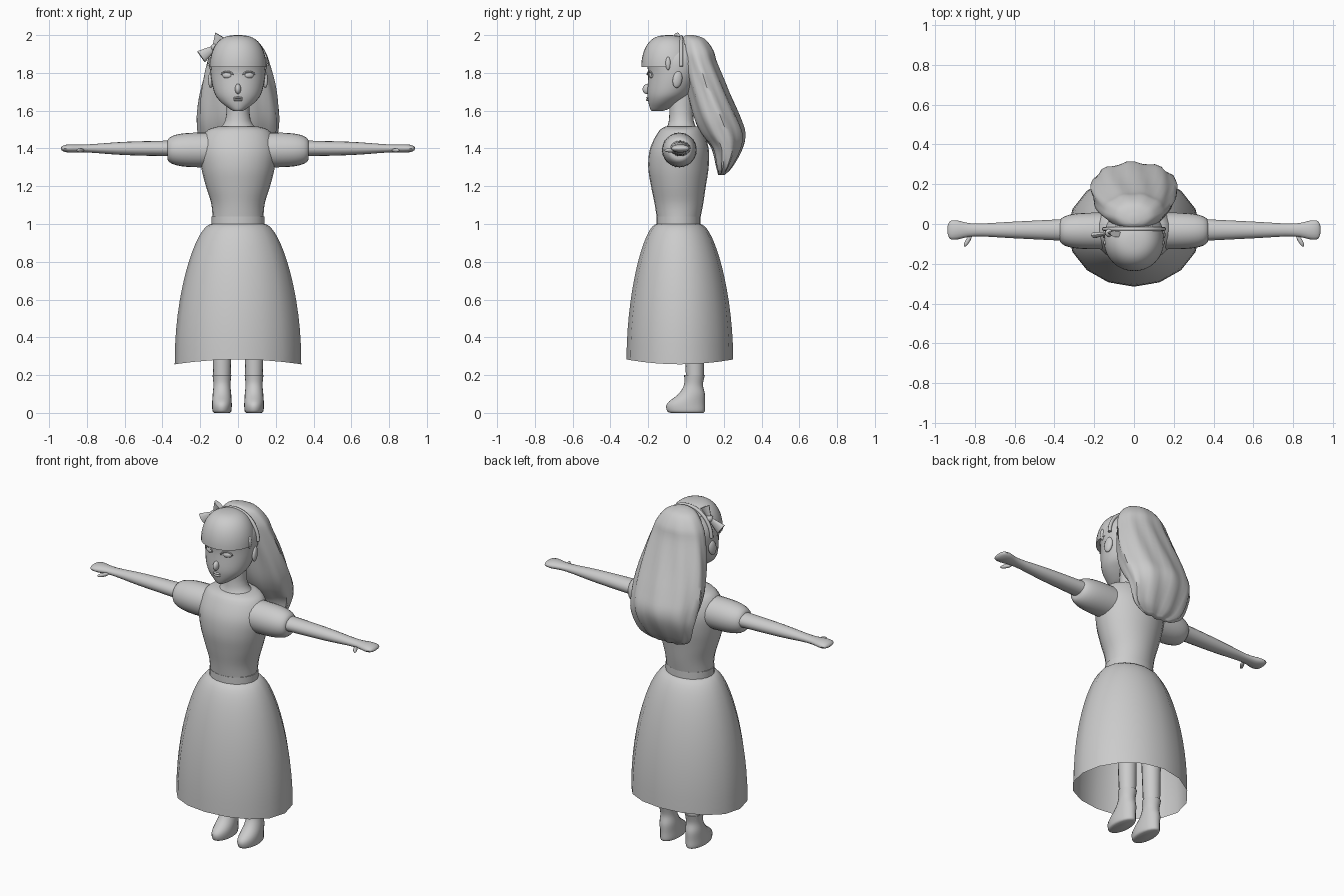
import bpy, bmesh, math
from mathutils import Vector, Matrix

cube = bpy.data.objects.get("Cube")
if cube:
    bpy.data.objects.remove(cube, do_unlink=True)

clay = bpy.data.materials.new("grey clay")
clay.use_nodes = True
clay.diffuse_color = (.6, .6, .6, 1)
clay.node_tree.nodes["Principled BSDF"].inputs["Base Color"].default_value = clay.diffuse_color


def finish(name, bm):
    bmesh.ops.recalc_face_normals(bm, faces=bm.faces)
    mesh = bpy.data.meshes.new(name)
    bm.to_mesh(mesh)
    bm.free()
    obj = bpy.data.objects.new(name, mesh)
    bpy.context.collection.objects.link(obj)
    mesh.materials.append(clay)
    bpy.ops.object.select_all(action="DESELECT")
    obj.select_set(True)
    bpy.context.view_layer.objects.active = obj
    bpy.ops.object.shade_smooth_by_angle(angle=math.radians(50))


def smooth_rows(rows, steps):
    # Rounded path through the section rows
    rows = [Vector(row) for row in rows]
    padded = [rows[0]] + rows + [rows[-1]]
    result = []
    for before, start, end, after in zip(padded, padded[1:], padded[2:], padded[3:]):
        for k in range(steps):
            t = k / steps
            leave, arrive = (end - before) / 2, (after - start) / 2
            ease = t * t * (3 - 2 * t)
            result.append(start.lerp(end, ease) + leave * t * (1 - t) ** 2 - arrive * t * t * (1 - t))
    return result + [rows[-1]]


def loft(name, rows, centre=0, side=0, sides=24, steps=4, caps=True, warp=None):
    # Each row is distance along, half width, front y, back y; side runs the loft along x
    bm = bmesh.new()
    rings = []
    for along, half, front, back in smooth_rows(rows, steps):
        ring = []
        for i in range(sides):
            angle = math.tau * i / sides
            across = centre + half * math.cos(angle)
            y = (front + back) / 2 + (back - front) / 2 * math.sin(angle)
            place = Vector((side * along, y, across)) if side else Vector((across, y, along))
            ring.append(bm.verts.new(warp(place, angle) if warp else place))
        rings.append(ring)
    for lower, upper in zip(rings, rings[1:]):
        for i in range(sides):
            bm.faces.new((lower[i - 1], lower[i], upper[i], upper[i - 1]))
    if caps:
        bm.faces.new(rings[0])
        bm.faces.new(rings[-1])
    finish(name, bm)


def ball(name, place, size, tilt=0, turn=0):
    bm = bmesh.new()
    bmesh.ops.create_uvsphere(bm, u_segments=16, v_segments=10, radius=1)
    spin = Matrix.Rotation(math.radians(turn), 4, "Z") @ Matrix.Rotation(math.radians(tilt), 4, "X")
    bm.transform(Matrix.Translation(place) @ spin @ Matrix.Diagonal((*size, 1)))
    finish(name, bm)


def tube(name, points, radius):
    curve = bpy.data.curves.new(name, "CURVE")
    curve.dimensions = "3D"
    curve.bevel_depth = radius
    curve.bevel_resolution = 2
    curve.use_fill_caps = True
    line = curve.splines.new("POLY")
    line.points.add(len(points) - 1)
    for point, place in zip(line.points, points):
        point.co = (*place, 1)
    curve.materials.append(clay)
    bpy.context.collection.objects.link(bpy.data.objects.new(name, curve))


# Open bell skirt, hem dipping at the sides
def dip_hem(place, angle):
    hem = max(0, 1 - (place.z - .27) * 10)
    place.z -= .013 * hem * math.cos(2 * angle)
    return place


def bell(drop):
    flare = math.sin(drop * math.pi / 2) ** .55
    return 1 - .73 * drop, .14 + .195 * flare, -.155 - .16 * flare, .075 + .175 * flare


loft("skirt", [bell((k / 16) ** 2) for k in range(17)], sides=16, steps=1, caps=False, warp=dip_hem)

# Waistband, bodice and neck
loft("waistband", [(z, .14, -.157, .078) for z in (.995, 1.04)], steps=1)
loft("bodice", [(1, .135, -.15, .07), (1.1, .14, -.165, .09), (1.2, .17, -.185, .105),
                (1.3, .195, -.2, .12), (1.4, .205, -.19, .12), (1.49, .17, -.145, .09),
                (1.515, .11, -.11, .07)])
loft("neck", [(1.49, .12, -.115, .07), (1.55, .067, -.09, .04), (1.7, .06, -.09, .04)])

# Head and face
loft("head", [(1.597, .02, -.18, -.13), (1.61, .045, -.19, -.09), (1.65, .095, -.2, -.03),
              (1.7, .127, -.205, .03), (1.8, .146, -.2, .08), (1.88, .143, -.21, .09),
              (1.95, .1, -.17, .06)], sides=32)
ball("nose", (0, -.204, 1.715), (.016, .026, .028), tilt=-25)
for name, height in (("upper_lip", 1.668), ("lower_lip", 1.656)):
    ball(name, (0, -.202, height), (.025, .009, .006))


# Domed fringe
def dome(rise):
    angle = rise * math.pi / 2
    spread = max(math.cos(angle), .01) ** .7
    return 1.83 + .17 * math.sin(angle), .15 * spread, -.09 - .147 * spread, -.09 + .147 * spread


loft("fringe", [dome(k / 12) for k in range(13)], sides=32, steps=1)


# Long hair with soft lengthwise waves
def wave(place, angle):
    fade = min(1, max(0, 8 - 4 * place.z))
    push = .007 * fade * math.sin(9 * angle + 8 * place.z)
    return place + Vector((math.cos(angle), math.sin(angle), 0)) * push


loft("long_hair", [(2, .02, 0, .04), (1.98, .09, -.02, .1), (1.92, .14, -.03, .145),
                   (1.85, .165, -.02, .165), (1.7, .2, .01, .225), (1.57, .215, .04, .28),
                   (1.48, .21, .08, .31), (1.4, .195, .14, .295), (1.3, .16, .165, .24),
                   (1.26, .09, .175, .2)], sides=36, warp=wave)

# Headband with a bow on the right
arch = [math.pi * k / 18 for k in range(19)]
tube("headband", [(.152 * math.cos(a), -.025, 1.835 + .155 * math.sin(a)) for a in arch], .01)
knot = Vector((-.125, -.045, 1.935))
ball("bow_knot", knot, (.02, .02, .02))
for name, reach in (("bow_outer_loop", (-.07, -.01, -.05)), ("bow_upper_loop", (.035, -.005, .06))):
    reach = Vector(reach)
    bm = bmesh.new()
    bmesh.ops.create_cone(bm, cap_ends=True, segments=12, radius1=.012, radius2=.036,
                          depth=reach.length)
    bm.transform(Matrix.Translation(knot + reach / 2)
                 @ reach.to_track_quat("Z", "Y").to_matrix().to_4x4()
                 @ Matrix.Diagonal((.45, 1, 1, 1)))
    finish(name, bm)


# Puff sleeve, full at the shoulder and gathered at the cuff
def puff(reach):
    half = .046 + .046 * (1 - reach ** 4) ** .5
    return .13 + .244 * reach, half, -.035 - half, -.035 + half


sleeve_rows = [puff(math.sin(math.pi * k / 20)) for k in range(11)]
arm_rows = [(x, half, -.03 - depth, -.03 + depth) for x, half, depth in (
    (.34, .042, .055), (.6, .035, .042), (.8, .021, .032), (.89, .022, .048),
    (.925, .015, .044), (.937, .005, .02))]
boot_rows = [(0, .04, -.08, .09), (.01, .05, -.1, .1), (.05, .052, -.1, .1), (.1, .049, -.04, .1),
             (.15, .045, -.01, .09), (.2, .05, -.01, .1)]

# Paired parts
for word, s in (("left", 1), ("right", -1)):
    ball(word + "_eye", (s * .058, -.183, 1.787), (.027, .012, .016), turn=s * 18)
    tube(word + "_eyelid", [(s * (.058 + .03 * math.cos(a)), -.193 + .012 * math.cos(a),
                             1.788 + .019 * math.sin(a)) for a in arch], .004)
    ball(word + "_ear", (s * .143, -.045, 1.765), (.014, .026, .045), tilt=-10, turn=s * 15)
    ball(word + "_side_lock", (s * .143, -.095, 1.85), (.012, .014, .035))
    loft(word + "_puff_sleeve", sleeve_rows, centre=1.392, side=s, steps=1)
    loft(word + "_arm", arm_rows, centre=1.4, side=s, sides=16)
    ball(word + "_thumb", (s * .835, -.083, 1.39), (.011, .036, .011), turn=s * 30)
    loft(word + "_leg", [(.18, .046, 0, .094), (.7, .06, -.02, .1)], centre=s * .085, sides=16)
    loft(word + "_boot", boot_rows, centre=s * .085, sides=20)
